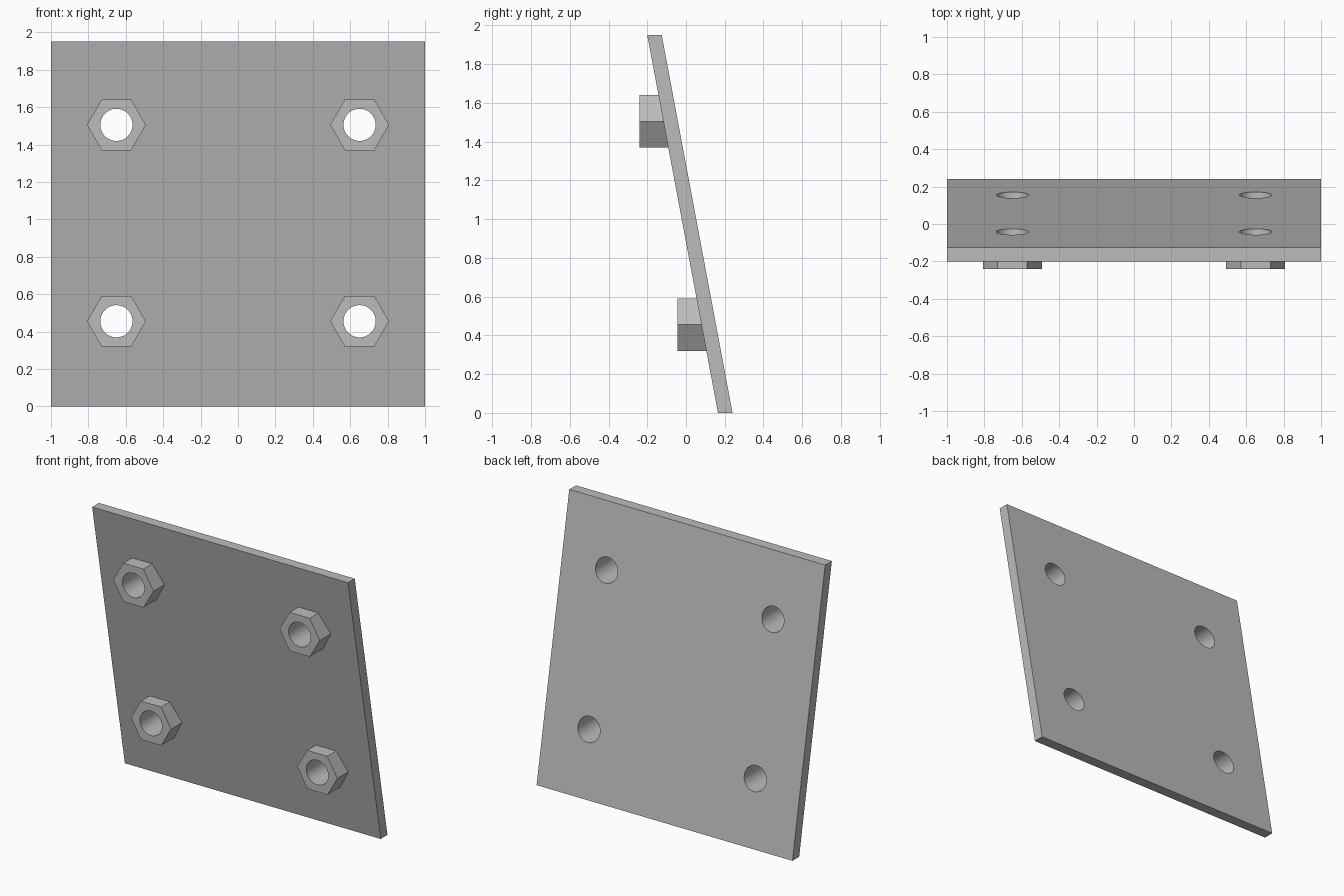
import bpy
import bmesh
from math import radians
from mathutils import Matrix, Vector

HEIGHT, SLOPE = 1.95, -0.365 / 1.95
FRONT_Y, BACK_Y = 0.165, 0.24
NUT_RADIUS, BORE_RADIUS = 0.157, 0.086

cube = bpy.data.objects.get("Cube")
if cube:
    bpy.data.objects.remove(cube)

# Single plain metal colour
metal = bpy.data.materials.new("grey_metal")
metal.use_nodes = True
grey = (0.5, 0.5, 0.5, 1)
metal.diffuse_color = grey
metal.node_tree.nodes["Principled BSDF"].inputs["Base Color"].default_value = grey


def add_object(name, bm):
    bmesh.ops.recalc_face_normals(bm, faces=bm.faces)
    mesh = bpy.data.meshes.new(name)
    bm.to_mesh(mesh)
    bm.free()
    mesh.materials.append(metal)
    obj = bpy.data.objects.new(name, mesh)
    bpy.context.collection.objects.link(obj)
    return obj


def prism(name, sides, radius, x, z, y0, y1):
    """Prism along y, with a corner pointing along x."""
    bm = bmesh.new()
    place = Matrix.Translation((x, (y0 + y1) / 2, z)) @ Matrix.Rotation(radians(90), 4, "X")
    bmesh.ops.create_cone(bm, cap_ends=True, segments=sides, radius1=radius,
                          radius2=radius, depth=y1 - y0)
    # Put a corner on the x axis before placing the prism
    first = min(bm.verts, key=lambda v: abs(v.co.y) - v.co.x)
    turn = Vector((1, 0)).angle_signed(first.co.xy)
    bmesh.ops.transform(bm, matrix=place @ Matrix.Rotation(turn, 4, "Z"), verts=bm.verts)
    return add_object(name, bm)


def boolean(target, other, operation):
    mod = target.modifiers.new(operation.lower(), "BOOLEAN")
    mod.operation = operation
    mod.solver = "EXACT"
    mod.object = other
    bpy.context.view_layer.objects.active = target
    bpy.ops.object.modifier_apply(modifier=mod.name)
    bpy.data.objects.remove(other)


# Leaning plate: slanted side profile extruded across x
bm = bmesh.new()
lean = SLOPE * HEIGHT
profile = [(FRONT_Y, 0), (BACK_Y, 0), (BACK_Y + lean, HEIGHT), (FRONT_Y + lean, HEIGHT)]
face = bm.faces.new([bm.verts.new((-1, y, z)) for y, z in profile])
side = bmesh.ops.extrude_face_region(bm, geom=[face])
bmesh.ops.translate(bm, vec=(2, 0, 0),
                    verts=[v for v in side["geom"] if isinstance(v, bmesh.types.BMVert)])
plate = add_object("plate_with_nuts", bm)

# Hexagonal nuts joined to the plate, then bored right through
for z, nut_front in ((0.455, -0.043), (1.505, -0.24)):
    plate_middle = (FRONT_Y + BACK_Y) / 2 + SLOPE * z
    for x in (-0.65, 0.65):
        boolean(plate, prism("nut", 6, NUT_RADIUS, x, z, nut_front, plate_middle), "UNION")
        boolean(plate, prism("bore", 64, BORE_RADIUS, x, z, -1, 1), "DIFFERENCE")

# Smooth bores, crisp edges elsewhere
bpy.ops.object.select_all(action="DESELECT")
plate.select_set(True)
bpy.context.view_layer.objects.active = plate
bpy.ops.object.shade_smooth_by_angle(angle=radians(25))
